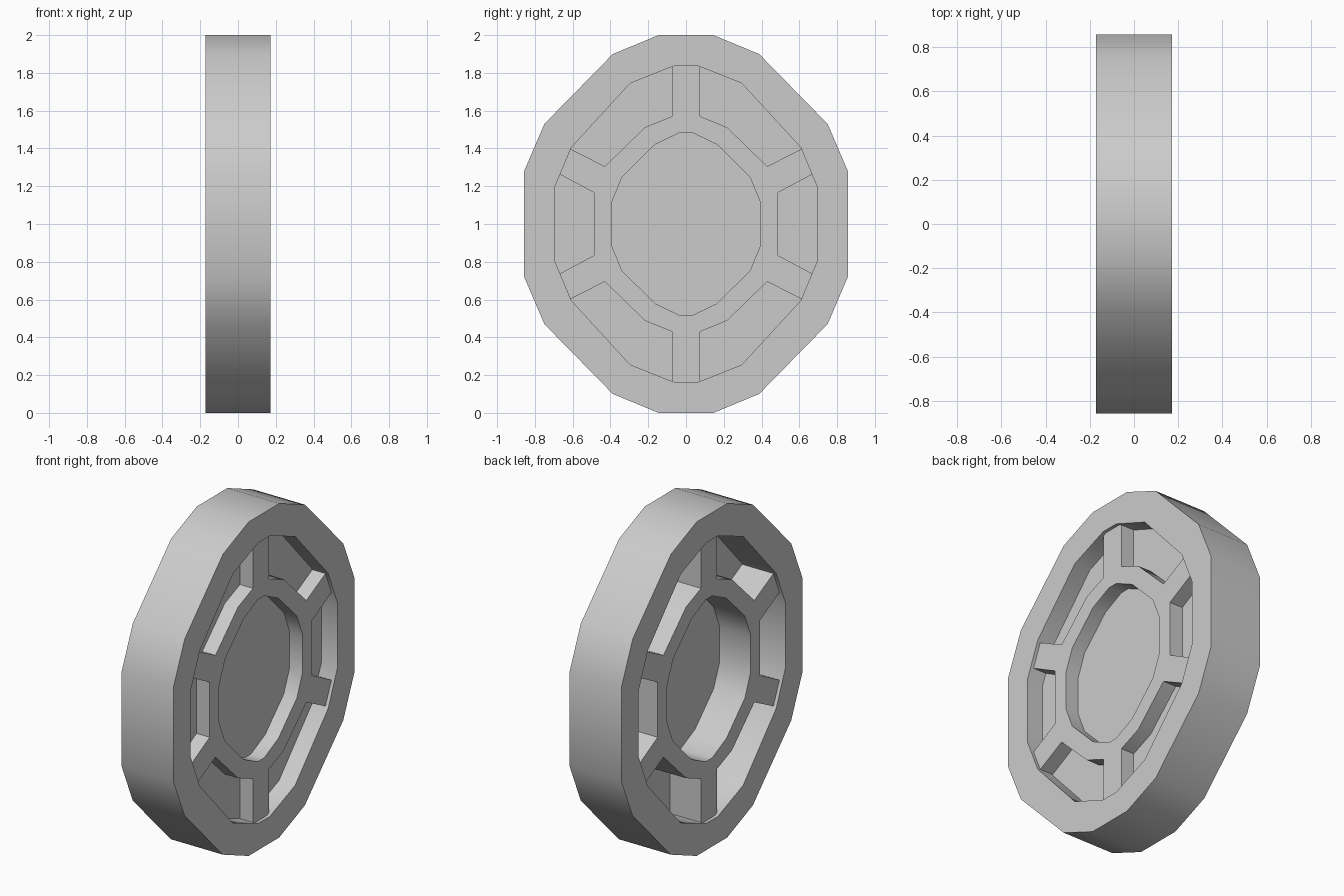
import bpy
import bmesh
from math import radians
from mathutils import Matrix

cube = bpy.data.objects.get("Cube")
if cube:
    bpy.data.objects.remove(cube)

grey = bpy.data.materials.new("light_grey")
grey.use_nodes = True
grey.diffuse_color = (0.6, 0.6, 0.6, 1)
grey.node_tree.nodes["Principled BSDF"].inputs["Base Color"].default_value = (0.6, 0.6, 0.6, 1)

# Profile axes to wheel axes: sideways -> y, up -> z, thickness -> x
STAND = Matrix(((0, 0, 1, 0), (1, 0, 0, 0), (0, 1, 0, 1), (0, 0, 0, 1)))


def four_way(quarter):
    """Mirror a quarter outline, listed from the side up to the top, into a loop."""
    back = quarter[::-1]
    return (quarter + [(-u, v) for u, v in back]
            + [(-u, -v) for u, v in quarter] + [(u, -v) for u, v in back])


def plate(name, outlines, x, half):
    """Extrude an outline, with any further outlines as holes."""
    curve = bpy.data.curves.new(name, "CURVE")
    curve.dimensions = "2D"
    curve.fill_mode = "BOTH"
    curve.extrude = half
    for outline in outlines:
        points = four_way(outline)
        spline = curve.splines.new("POLY")
        spline.points.add(len(points) - 1)
        for p, (u, v) in zip(spline.points, points):
            p.co = (u, v, 0, 1)
        spline.use_cyclic_u = True
    obj = bpy.data.objects.new(name, curve)
    bpy.context.collection.objects.link(obj)
    bpy.ops.object.select_all(action="DESELECT")
    obj.select_set(True)
    bpy.context.view_layer.objects.active = obj
    bpy.ops.object.convert(target="MESH")
    obj = bpy.context.object
    obj.name = name

    # Stand the plate up and join the caps to the walls
    mesh = obj.data
    bm = bmesh.new()
    bm.from_mesh(mesh)
    bmesh.ops.remove_doubles(bm, verts=bm.verts, dist=0.0005)
    bm.transform(Matrix.Translation((x, 0, 0)) @ STAND)
    bmesh.ops.recalc_face_normals(bm, faces=bm.faces)
    bm.to_mesh(mesh)
    bm.free()
    mesh.materials.clear()
    mesh.materials.append(grey)
    bpy.ops.object.shade_smooth_by_angle(angle=radians(30))
    return obj


# Quarter outlines
tread = [(0.857, 0.28), (0.75, 0.53), (0.387, 0.9), (0.145, 1)]
rim_inside = [(0.695, 0.195), (0.607, 0.405), (0.295, 0.745), (0.055, 0.84)]
spokes = [(0.485, 0.165), (0.71, 0.285), (0.655, 0.42), (0.43, 0.305),
          (0.217, 0.512), (0.075, 0.57), (0.075, 0.87)]
hub_hole = [(0.395, 0.11), (0.34, 0.245), (0.165, 0.42), (0.03, 0.485)]
web_edge = [(u * 1.04, v * 1.04) for u, v in rim_inside]

# Rim, hub with six spokes, and the thin web closing the openings
plate("rim", [tread, rim_inside], 0, 0.172)
plate("hub_and_spokes", [spokes, hub_hole], 0, 0.152)
plate("web_disc", [web_edge], 0.06, 0.005)
